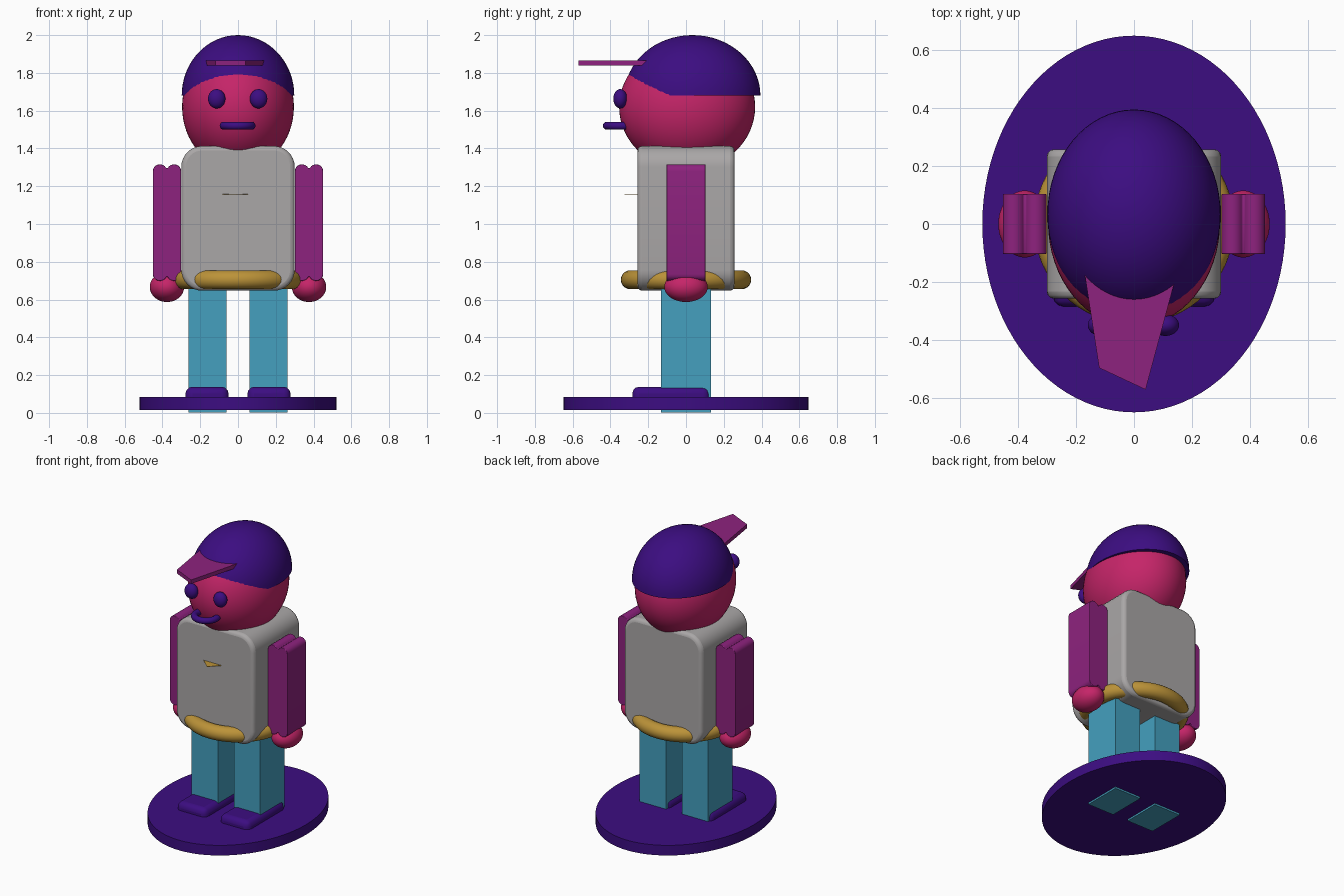
import bpy, bmesh, math
from mathutils import Vector

if "Cube" in bpy.data.objects:
    bpy.data.objects.remove(bpy.data.objects["Cube"])


def material(name, rgb):
    m = bpy.data.materials.new(name)
    m.diffuse_color = (*rgb, 1)
    m.use_nodes = True
    m.node_tree.nodes["Principled BSDF"].inputs["Base Color"].default_value = m.diffuse_color
    return m


PURPLE = material("deep purple", (0.045, 0.004, 0.22))
PINK = material("raspberry", (0.56, 0.018, 0.14))
MAGENTA = material("magenta", (0.27, 0.016, 0.21))
GREY = material("warm grey", (0.40, 0.385, 0.385))
TEAL = material("sky teal", (0.058, 0.35, 0.52))
GOLD = material("gold", (0.50, 0.29, 0.04))


def finish(name, bm, mat, bevel=0, segments=3, smooth=True):
    bmesh.ops.recalc_face_normals(bm, faces=bm.faces)
    me = bpy.data.meshes.new(name)
    bm.to_mesh(me)
    bm.free()
    ob = bpy.data.objects.new(name, me)
    bpy.context.collection.objects.link(ob)
    me.materials.append(mat)
    if bevel:
        b = ob.modifiers.new("bevel", 'BEVEL')
        b.width, b.segments = bevel, segments
        b.limit_method, b.angle_limit = 'ANGLE', math.radians(50)
    if smooth:
        bpy.ops.object.select_all(action='DESELECT')
        ob.select_set(True)
        bpy.context.view_layer.objects.active = ob
        bpy.ops.object.shade_smooth_by_angle(angle=math.radians(35))
    return ob


def ellipsoid(name, centre, radii, mat, dome=False):
    bm = bmesh.new()
    bmesh.ops.create_uvsphere(bm, u_segments=64, v_segments=32, radius=1)
    if dome:  # keep the upper half and close it underneath
        bmesh.ops.bisect_plane(bm, geom=bm.verts[:] + bm.edges[:] + bm.faces[:],
                               plane_co=(0, 0, 0), plane_no=(0, 0, -1),
                               clear_outer=True, dist=1e-4)
        bmesh.ops.holes_fill(bm, edges=[e for e in bm.edges if e.is_boundary], sides=0)
    bmesh.ops.scale(bm, vec=radii, verts=bm.verts)
    bmesh.ops.translate(bm, vec=centre, verts=bm.verts)
    return finish(name, bm, mat)


def box(name, lo, hi, mat, bevel=0):
    bm = bmesh.new()
    bmesh.ops.create_cube(bm, size=1)
    lo, hi = Vector(lo), Vector(hi)
    bmesh.ops.scale(bm, vec=hi - lo, verts=bm.verts)
    bmesh.ops.translate(bm, vec=(lo + hi) / 2, verts=bm.verts)
    return finish(name, bm, mat, bevel, smooth=bool(bevel))


def prism(name, pts, depth, mat, bevel=0):
    """Close a 3D outline and push it along depth."""
    bm = bmesh.new()
    face = bm.faces.new([bm.verts.new(p) for p in pts])
    out = bmesh.ops.extrude_face_region(bm, geom=[face], use_keep_orig=True)
    bmesh.ops.translate(bm, vec=depth,
                        verts=[g for g in out["geom"] if isinstance(g, bmesh.types.BMVert)])
    return finish(name, bm, mat, bevel)


def ring(name, centre, major, minor, mat):
    bpy.ops.mesh.primitive_torus_add(location=centre, major_radius=major, minor_radius=minor,
                                     major_segments=64, minor_segments=20)
    ob = bpy.context.object
    ob.name = name
    ob.data.materials.append(mat)
    bpy.ops.object.shade_smooth_by_angle(angle=math.radians(35))


def arc(cx, cz, rx, rz, a0, a1, n=8):
    for i in range(n + 1):
        a = math.radians(a0 + (a1 - a0) * i / n)
        yield cx + rx * math.cos(a), cz + rz * math.sin(a)


# oval base
bm = bmesh.new()
bmesh.ops.create_cone(bm, cap_ends=True, segments=96, radius1=1, radius2=1, depth=1)
bmesh.ops.scale(bm, vec=(0.522, 0.648, 0.07), verts=bm.verts)
bmesh.ops.translate(bm, vec=(0, 0, 0.05), verts=bm.verts)
finish("base", bm, PURPLE)

# limbs, one set per side
for s, side in ((-1, "left"), (1, "right")):
    x0, x1 = sorted((s * 0.06, s * 0.262))
    box(side + "_leg", (x0, -0.132, 0.003), (x1, 0.132, 0.70), TEAL)
    x0, x1 = sorted((s * 0.05, s * 0.278))
    box(side + "_shoe", (x0, -0.284, 0.02), (x1, 0.125, 0.138), PURPLE, 0.036)
    # arm outline with two rounded lobes at each end
    c, h = s * 0.376, 0.0375
    outline = []
    for cx, cz, a0, a1 in ((c + h, 1.28, 0, 155), (c - h, 1.28, 25, 180),
                           (c - h, 0.735, 180, 335), (c + h, 0.735, 205, 360)):
        outline += arc(cx, cz, h, 0.036, a0, a1)
    prism(side + "_arm", [(x, -0.103, z) for x, z in outline], (0, 0.206, 0), MAGENTA, 0.006)
    ellipsoid(side + "_hand", (s * 0.376, 0, 0.667), (0.091, 0.115, 0.08), PINK)
    ellipsoid(side + "_eye", (s * 0.111 - 0.002, -0.348, 1.663), (0.046, 0.037, 0.051), PURPLE)

# torso with wide shoulder curves and narrow front and back edges
outline = []
for cx, cz, a0 in ((0.19, 1.303, 0), (-0.19, 1.303, 90), (-0.19, 0.757, 180), (0.19, 0.757, 270)):
    outline += arc(cx, cz, 0.11, 0.11, a0, a0 + 90)
prism("torso", [(x, -0.257, z) for x, z in outline], (0, 0.514, 0), GREY, 0.024)

# belt and chest badge
ring("belt", (0, 0, 0.705), 0.295, 0.05, GOLD)
prism("chest_badge", [(-0.09, -0.25, 1.156), (-0.01, -0.325, 1.156), (0.06, -0.25, 1.156)],
      (0, 0, 0.002), GOLD)

# head, mouth and cap
ellipsoid("head", (0, 0.006, 1.62), (0.296, 0.36, 0.335), PINK)
ring("mouth", (-0.002, -0.345, 1.52), 0.074, 0.021, PURPLE)
ellipsoid("cap", (0, 0.034, 1.68), (0.298, 0.36, 0.32), PURPLE, dome=True)
prism("cap_brim", [(-0.173, -0.15, 1.838), (-0.12, -0.495, 1.838),
                   (0.04, -0.57, 1.838), (0.145, -0.18, 1.838)], (0, 0, 0.027), MAGENTA)
